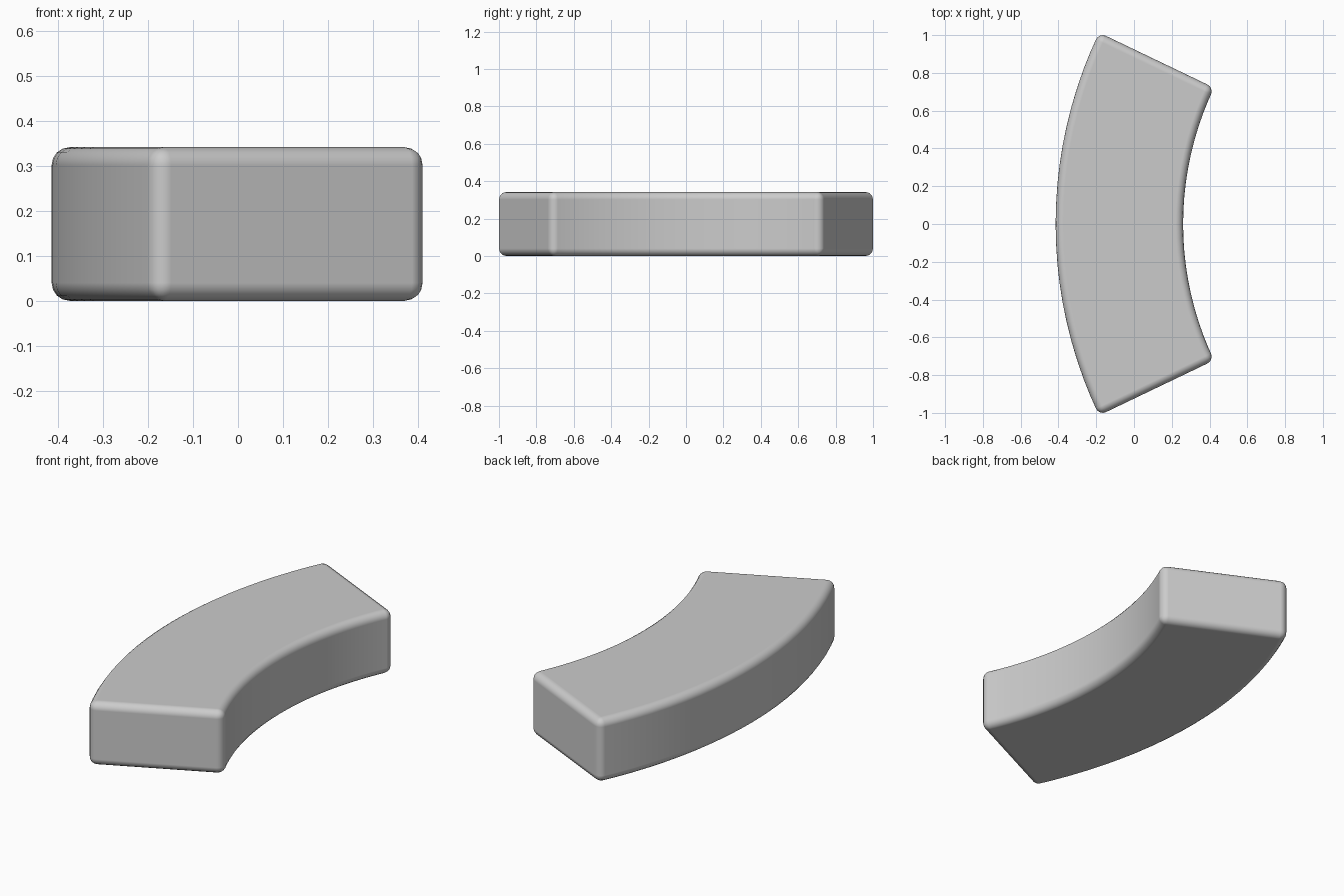
import bpy, bmesh, math

if "Cube" in bpy.data.objects:
    bpy.data.objects.remove(bpy.data.objects["Cube"])

R_OUT, R_IN = 2.345, 1.67
HALF = math.radians(25.6)
HEIGHT, SEGS = 0.342, 20
CX = R_OUT - 0.415

# Curved block: arc-shaped outline extruded upwards
def arc(radius, a0, a1):
    return [(CX - radius * math.cos(a), radius * math.sin(a), 0)
            for a in (a0 + (a1 - a0) * i / SEGS for i in range(SEGS + 1))]

bm = bmesh.new()
outline = arc(R_IN, -HALF, HALF) + arc(R_OUT, HALF, -HALF)
base = bm.faces.new([bm.verts.new(p) for p in outline])
top = bmesh.ops.extrude_face_region(bm, geom=[base])
bmesh.ops.translate(bm, vec=(0, 0, HEIGHT),
                    verts=[v for v in top['geom'] if isinstance(v, bmesh.types.BMVert)])
bmesh.ops.recalc_face_normals(bm, faces=bm.faces)
mesh = bpy.data.meshes.new("curved_block")
bm.to_mesh(mesh)
bm.free()
block = bpy.data.objects.new("curved_block", mesh)
bpy.context.collection.objects.link(block)

# Plain grey
grey = bpy.data.materials.new("grey")
grey.diffuse_color = (0.6, 0.6, 0.6, 1)
grey.use_nodes = True
grey.node_tree.nodes["Principled BSDF"].inputs["Base Color"].default_value = grey.diffuse_color
mesh.materials.append(grey)

# Rounded edges and smooth shading
bevel = block.modifiers.new("rounded_edges", 'BEVEL')
bevel.width = 0.04
bevel.segments = 4
bevel.limit_method = 'ANGLE'
bevel.angle_limit = math.radians(40)
bevel.harden_normals = True
mesh.shade_smooth()
